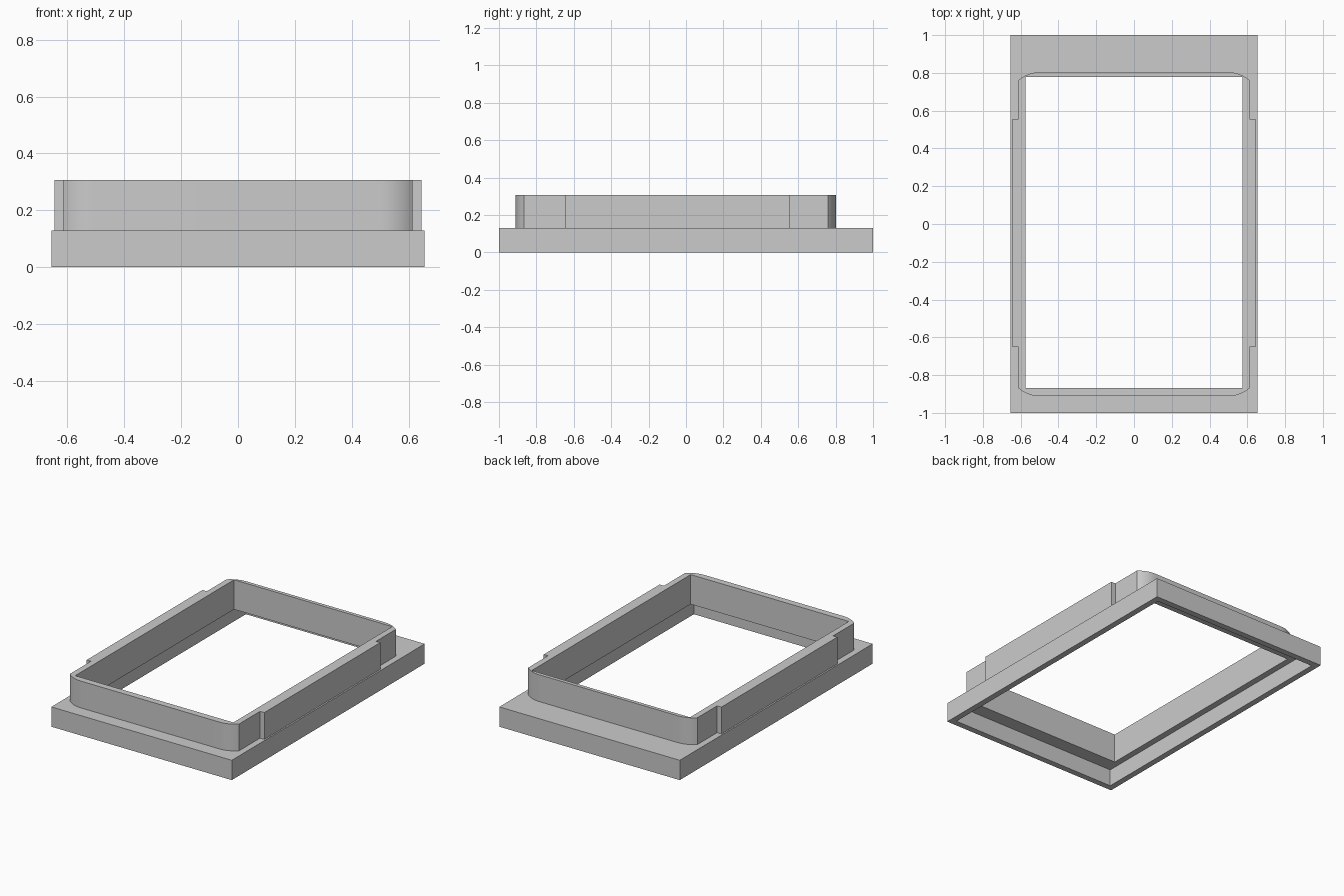
import bpy, bmesh, math

if "Cube" in bpy.data.objects:
    bpy.data.objects.remove(bpy.data.objects["Cube"], do_unlink=True)

grey = bpy.data.materials.new("plain grey")
grey.use_nodes = True
COLOUR = (0.6, 0.6, 0.6, 1)
grey.diffuse_color = COLOUR
grey.node_tree.nodes["Principled BSDF"].inputs["Base Color"].default_value = COLOUR


def prism(name, outline, z0, z1):
    """Extrude a closed xy outline from z0 to z1."""
    bm = bmesh.new()
    face = bm.faces.new([bm.verts.new((x, y, z0)) for x, y in outline])
    up = bmesh.ops.extrude_face_region(bm, geom=[face])["geom"]
    bmesh.ops.translate(bm, vec=(0, 0, z1 - z0),
                        verts=[v for v in up if isinstance(v, bmesh.types.BMVert)])
    bmesh.ops.recalc_face_normals(bm, faces=bm.faces)
    mesh = bpy.data.meshes.new(name)
    bm.to_mesh(mesh)
    bm.free()
    mesh.materials.append(grey)
    obj = bpy.data.objects.new(name, mesh)
    bpy.context.collection.objects.link(obj)
    return obj


def rect(half_x, y0, y1):
    return [(-half_x, y0), (half_x, y0), (half_x, y1), (-half_x, y1)]


def combine(target, tool, operation):
    """Apply a boolean to the target and remove the tool."""
    mod = target.modifiers.new(operation, 'BOOLEAN')
    mod.object, mod.operation, mod.solver = tool, operation, 'EXACT'
    bpy.context.view_layer.objects.active = target
    bpy.ops.object.modifier_apply(modifier=mod.name)
    bpy.data.objects.remove(tool, do_unlink=True)


# Collar outline: shallow rounded corners and a raised pad on each long side
SIDE, PAD, FRONT, BACK = 0.614, 0.645, -0.911, 0.803
RADIUS, SWEEP, STEPS = 0.165, math.radians(43), 10
arc = [(SIDE - RADIUS * (math.sin(SWEEP) - math.sin(a)), RADIUS * (1 - math.cos(a)))
       for a in (SWEEP * i / STEPS for i in range(STEPS + 1))]
half = [(x, FRONT + d) for x, d in arc]
half += [(SIDE, -0.648), (PAD, -0.648), (PAD, 0.554), (SIDE, 0.554)]
half += [(x, BACK - d) for x, d in reversed(arc)]
collar_outline = half + [(-x, y) for x, y in reversed(half)]

# Flange plate with the collar on top
frame = prism("flanged_frame", rect(0.655, -1, 1), 0, 0.13)
combine(frame, prism("collar", collar_outline, 0.12, 0.306), 'UNION')

# Recess under the flange and the opening right through
combine(frame, prism("recess_cutter", rect(0.615, -0.96, 0.96), -0.1, 0.112), 'DIFFERENCE')
combine(frame, prism("opening_cutter", rect(0.574, -0.868, 0.779), -0.2, 0.5), 'DIFFERENCE')

# Smooth the rounded corners only
bpy.ops.object.select_all(action='DESELECT')
frame.select_set(True)
bpy.context.view_layer.objects.active = frame
bpy.ops.object.shade_smooth_by_angle(angle=math.radians(20))
